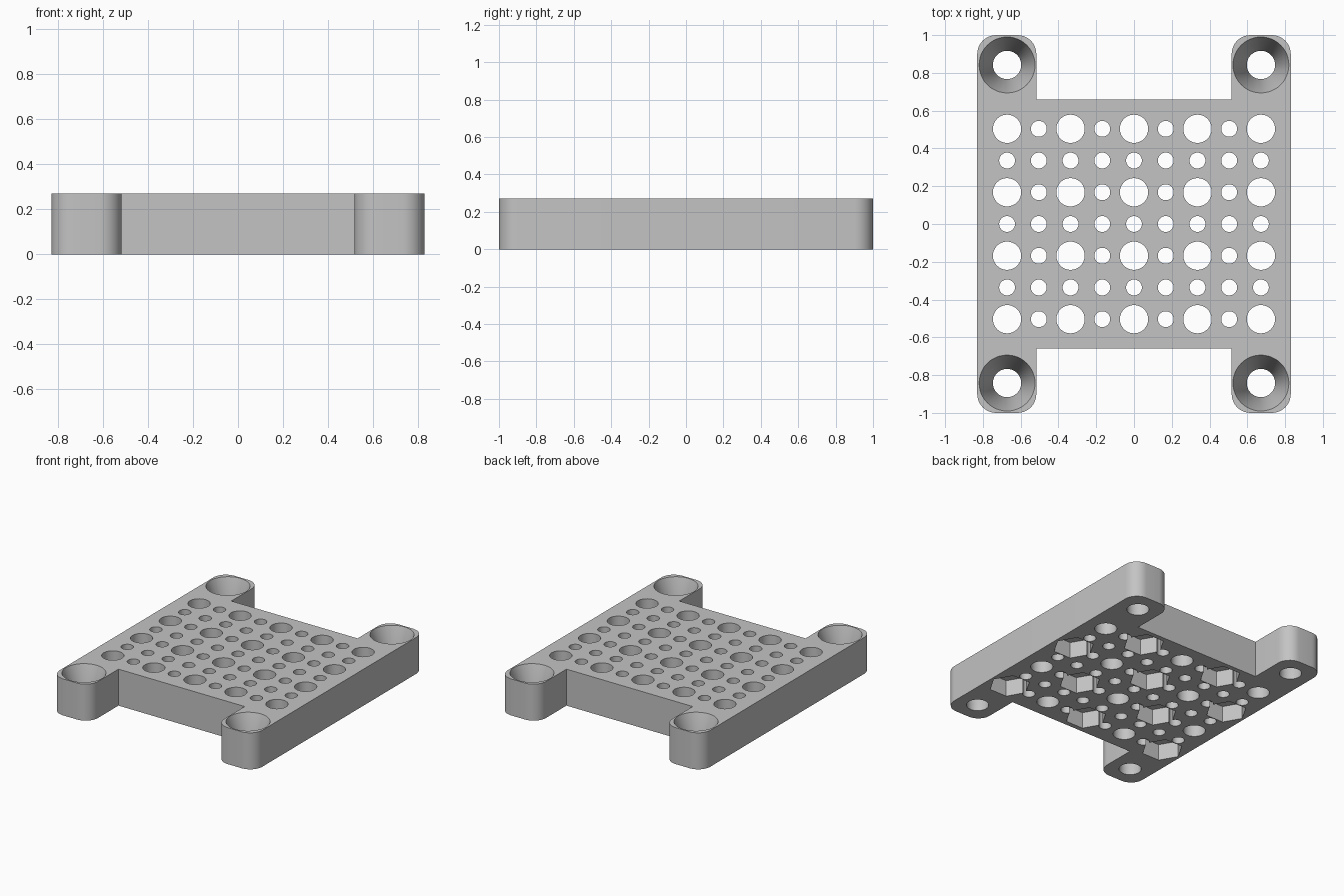
import bpy, bmesh, math
from mathutils import Matrix

if "Cube" in bpy.data.objects:
    bpy.data.objects.remove(bpy.data.objects["Cube"], do_unlink=True)

HEIGHT = 0.27
PITCH = 0.168
FOOT_X, FOOT_Y = 0.672, 0.842

grey = bpy.data.materials.new("plain grey")
grey.diffuse_color = (0.55, 0.55, 0.55, 1)
grey.use_nodes = True
grey.node_tree.nodes["Principled BSDF"].inputs["Base Color"].default_value = (0.55, 0.55, 0.55, 1)


def make_object(name, bm):
    bmesh.ops.recalc_face_normals(bm, faces=bm.faces[:])
    mesh = bpy.data.meshes.new(name)
    bm.to_mesh(mesh)
    bm.free()
    mesh.materials.append(grey)
    obj = bpy.data.objects.new(name, mesh)
    bpy.context.collection.objects.link(obj)
    return obj


def add_cone(bm, x, y, z0, z1, r0, r1, sides):
    """Upright cone or prism, with its first corner on the x axis."""
    spin = Matrix.Rotation(math.pi / 2, 4, "Z") if sides == 6 else Matrix()
    ret = bmesh.ops.create_cone(bm, cap_ends=True, segments=sides, radius1=r0,
                                radius2=r1, depth=z1 - z0)
    bmesh.ops.transform(bm, verts=ret["verts"],
                        matrix=Matrix.Translation((x, y, (z0 + z1) / 2)) @ spin)


# Plate outline: H shape with rounded feet
def foot_outline(sx, sy, radius=0.1, steps=10):
    pts = [(0.517, 0.66)]
    for cx, start in ((0.517 + radius, 180), (0.83 - radius, 90)):
        for i in range(steps + 1):
            a = math.radians(start - 90 * i / steps)
            pts.append((cx + radius * math.cos(a), 1 - radius + radius * math.sin(a)))
    pts = [(sx * x, sy * y) for x, y in pts]
    return pts if sx * sy > 0 else pts[::-1]


outline = []
for sx, sy in ((1, 1), (1, -1), (-1, -1), (-1, 1)):
    outline += foot_outline(sx, sy)

bm = bmesh.new()
base = bm.faces.new([bm.verts.new((x, y, 0)) for x, y in outline])
top = bmesh.ops.extrude_face_region(bm, geom=[base])["geom"]
bmesh.ops.translate(bm, vec=(0, 0, HEIGHT),
                    verts=[v for v in top if isinstance(v, bmesh.types.BMVert)])
plate = make_object("mounting_plate", bm)

# Cutters: grid of holes, nut pockets below, screw holes and countersinks
holes, pockets, sinks = bmesh.new(), bmesh.new(), bmesh.new()
for i in range(-4, 5):
    for j in range(-3, 4):
        x, y = i * PITCH, j * PITCH
        large = i % 2 == 0 and j % 2 == 1
        add_cone(holes, x, y, -0.1, HEIGHT + 0.1, *([0.075 if large else 0.042] * 2), 32)
        if large and ((4 - i) // 2 + (3 - j) // 2) % 2 == 1:
            add_cone(pockets, x, y, -0.1, 0.12, 0.14, 0.14, 6)

for sx in (-1, 1):
    for sy in (-1, 1):
        x, y = sx * FOOT_X, sy * FOOT_Y
        add_cone(holes, x, y, -0.1, HEIGHT + 0.1, 0.075, 0.075, 48)
        slope = 0.073 / 0.22
        add_cone(sinks, x, y, 0.05, HEIGHT + 0.02, 0.075, 0.148 + 0.02 * slope, 48)

cutters = [make_object("hole_cutter", holes), make_object("nut_pocket_cutter", pockets),
           make_object("countersink_cutter", sinks)]
for cutter in cutters:
    cutter.hide_render = True
    mod = plate.modifiers.new(cutter.name, "BOOLEAN")
    mod.operation = "DIFFERENCE"
    mod.solver = "EXACT"
    mod.object = cutter

# Bake the cuts and drop the cutters
bpy.context.view_layer.update()
graph = bpy.context.evaluated_depsgraph_get()
cut_mesh = bpy.data.meshes.new_from_object(plate.evaluated_get(graph))
plate.modifiers.clear()
plate.data = cut_mesh
for cutter in cutters:
    bpy.data.objects.remove(cutter, do_unlink=True)

bpy.ops.object.select_all(action="DESELECT")
plate.select_set(True)
bpy.context.view_layer.objects.active = plate
bpy.ops.object.shade_smooth_by_angle(angle=math.radians(30))
